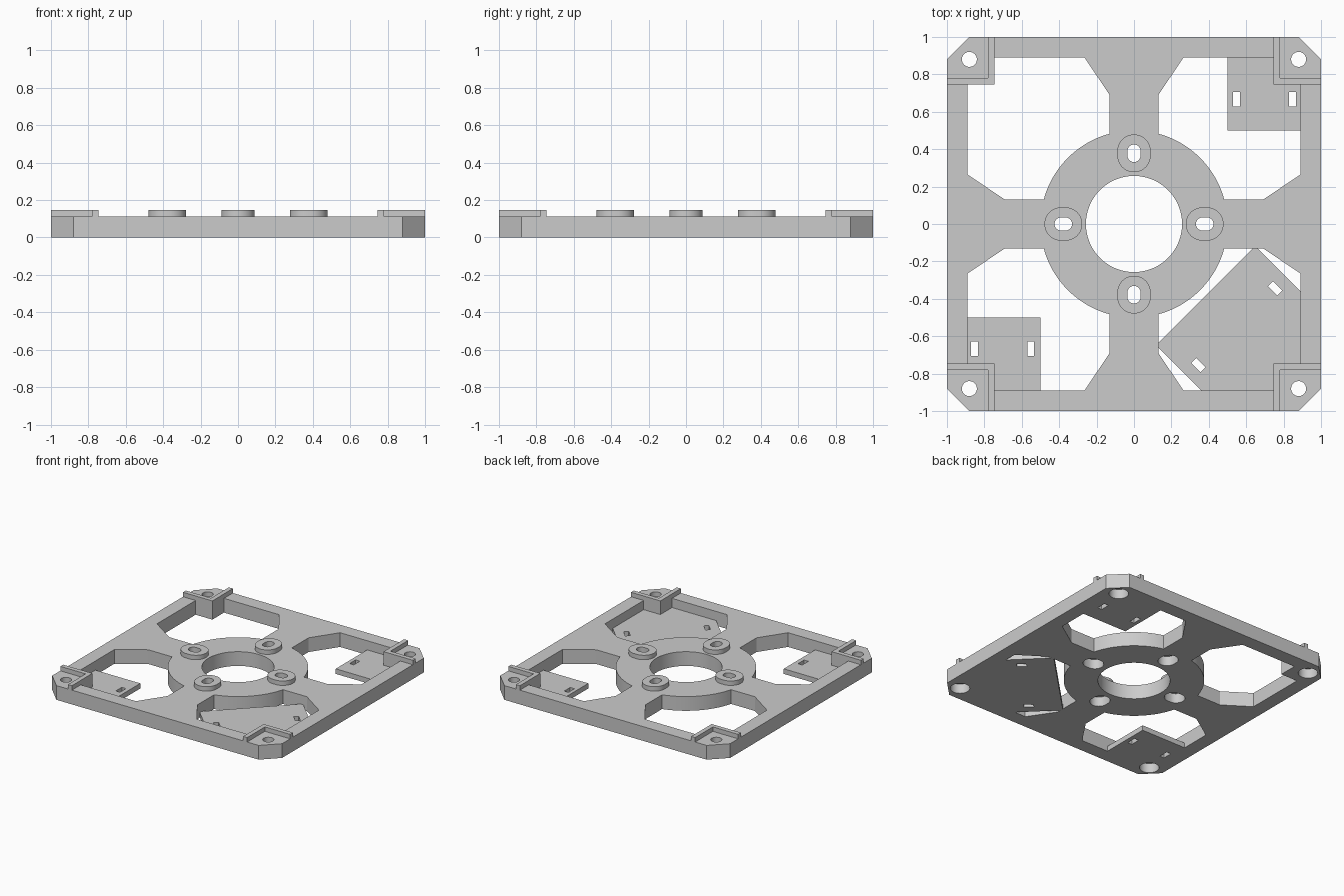
import bpy, bmesh
from math import sin, cos, pi, radians, atan2

cube = bpy.data.objects.get("Cube")
if cube:
    bpy.data.objects.remove(cube, do_unlink=True)

grey = bpy.data.materials.new("plain_grey")
grey.use_nodes = True
COLOR = (0.6, 0.6, 0.6, 1)
grey.diffuse_color = COLOR
grey.node_tree.nodes["Principled BSDF"].inputs["Base Color"].default_value = COLOR

PLATE, TOP, TAB = 0.112, 0.147, 0.04
BAR, ARM, PAD, RING, BORE = 0.89, 0.13, 0.745, 0.5, 0.257
CORNERS = [(sx, sy) for sx in (-1, 1) for sy in (-1, 1)]


def prism(name, outline, z0, z1):
    """Extrude a flat outline between two heights."""
    bm = bmesh.new()
    face = bm.faces.new([bm.verts.new((x, y, z0)) for x, y in outline])
    result = bmesh.ops.extrude_face_region(bm, geom=[face])
    verts = [g for g in result["geom"] if isinstance(g, bmesh.types.BMVert)]
    bmesh.ops.translate(bm, verts=verts, vec=(0, 0, z1 - z0))
    bmesh.ops.recalc_face_normals(bm, faces=bm.faces)
    mesh = bpy.data.meshes.new(name)
    bm.to_mesh(mesh)
    bm.free()
    mesh.materials.append(grey)
    obj = bpy.data.objects.new(name, mesh)
    bpy.context.collection.objects.link(obj)
    return obj


def place(pts, cx, cy, angle):
    """Turn an outline and move it to its centre."""
    c, s = cos(angle), sin(angle)
    return [(cx + x * c - y * s, cy + x * s + y * c) for x, y in pts]


def stadium(cx, cy, r, half=0, angle=0, n=64):
    """Round outline, stretched by half along the given angle."""
    pts = []
    for i in range(n):
        t = 2 * pi * (i + 0.5) / n
        x = r * cos(t)
        pts.append((x + (half if x > 0 else -half), r * sin(t)))
    return place(pts, cx, cy, angle)


def box(cx, cy, w, h, angle=0):
    pts = [(x * w / 2, y * h / 2) for x, y in ((-1, -1), (1, -1), (1, 1), (-1, 1))]
    return place(pts, cx, cy, angle)


def activate(obj):
    bpy.ops.object.select_all(action="DESELECT")
    bpy.context.view_layer.objects.active = obj
    obj.select_set(True)


def cut(obj, outline, z0=-0.1, z1=0.3):
    """Subtract an extruded outline and discard the cutter."""
    cutter = prism("cutter", outline, z0, z1)
    cutter.hide_render = True
    mod = obj.modifiers.new("cut", "BOOLEAN")
    mod.operation, mod.solver, mod.object = "DIFFERENCE", "EXACT", cutter
    activate(obj)
    bpy.ops.object.modifier_apply(modifier=mod.name)
    bpy.data.objects.remove(cutter, do_unlink=True)


def smooth(obj):
    activate(obj)
    bpy.ops.object.shade_smooth_by_angle(angle=radians(30))


def flip(pts, sx, sy):
    return [(x * sx, y * sy) for x, y in pts]


# Frame: chamfered square plate with four openings around a hub ring
edge = [(1, 0.88), (0.88, 1)]
octagon = (edge + flip(edge, -1, 1)[::-1] + flip(edge, -1, -1)
           + flip(edge, 1, -1)[::-1])
frame = prism("frame", octagon, 0, PLATE)
start = atan2(ARM, (RING ** 2 - ARM ** 2) ** 0.5)
arc = [start + (pi / 2 - 2 * start) * i / 24 for i in range(25)]
opening = [(RING * cos(t), RING * sin(t)) for t in arc]
opening += [(ARM, 0.69), (0.265, BAR), (PAD, BAR), (PAD, PAD),
            (BAR, PAD), (BAR, 0.265), (0.69, ARM)]
for sx, sy in CORNERS:
    cut(frame, flip(opening, sx, sy))
cut(frame, stadium(0, 0, BORE, n=96))

# Corner screw holes with a wide recess underneath
for sx, sy in CORNERS:
    cut(frame, stadium(0.88 * sx, 0.88 * sy, 0.04, n=32))
    cut(frame, stadium(0.88 * sx, 0.88 * sy, 0.07, n=32), -0.1, 0.075)

# Slotted bosses on the hub, elongated along the radius
for name, angle in (("right", pi), ("left", 0), ("front", -pi / 2), ("back", pi / 2)):
    cx, cy = 0.378 * cos(angle), 0.378 * sin(angle)
    slot = stadium(cx, cy, 0.035, 0.012, angle, 32)
    boss = prism(name + "_boss", stadium(cx, cy, 0.089, 0.012, angle), PLATE, TOP)
    cut(boss, slot)
    smooth(boss)
    cut(frame, slot)
    cut(frame, stadium(cx, cy, 0.065, 0.012, angle, 32), -0.1, 0.075)
smooth(frame)

# Raised L-shaped lips on the corners
lip = [(PAD, PAD), (1, PAD), (1, 0.78), (0.78, 0.78), (0.78, 1), (PAD, 1)]
for sx, sy in CORNERS:
    name = ("back_" if sy > 0 else "front_") + ("left" if sx > 0 else "right")
    prism(name + "_corner_lip", flip(lip, sx, sy), PLATE, TOP)

# Small square tabs in two opposite openings
notch = [(BAR, PAD), (PAD, PAD), (PAD, BAR)]
small = [(0.5, BAR), (0.5, 0.5), (BAR, 0.5)] + notch
for name, s, slots in (("back_left_tab", 1, (0.548, 0.848)),
                       ("front_right_tab", -1, (0.552, 0.852))):
    tab = prism(name, flip(small, s, s), 0, TAB)
    for x in slots:
        cut(tab, box(x * s, 0.667 * s, 0.037, 0.075))

# Large diagonal tab in the front left opening
large = [(0.36, BAR), (ARM, 0.66), (ARM, 0.635), (0.635, ARM),
         (0.66, ARM), (BAR, 0.36)] + notch
tab = prism("front_left_tab", flip(large, 1, -1), 0, TAB)
for x, y in ((0.755, -0.345), (0.345, -0.755)):
    cut(tab, box(x, y, 0.07, 0.037, -pi / 4))
